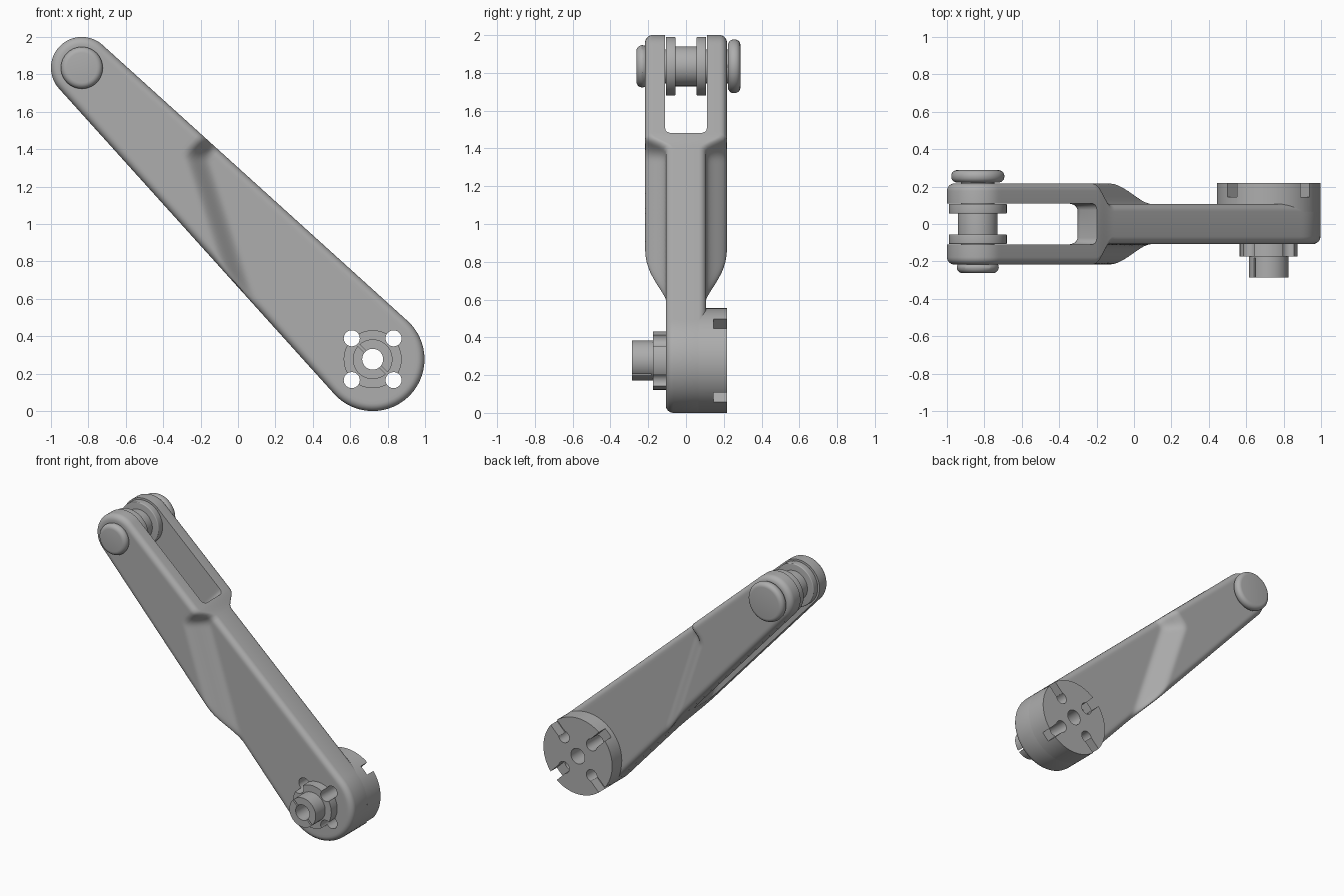
import bpy, bmesh, math
from mathutils import Vector, Matrix

if "Cube" in bpy.data.objects:
    bpy.data.objects.remove(bpy.data.objects["Cube"])

# One grey metal for everything
metal = bpy.data.materials.new("grey_metal")
metal.use_nodes = True
GREY = (0.42, 0.42, 0.42, 1)
metal.diffuse_color = GREY
metal.node_tree.nodes["Principled BSDF"].inputs["Base Color"].default_value = GREY

# Pivot centres in the x-z plane and end radii
TOP, LOW = Vector((-0.835, 1.835)), Vector((0.72, 0.277))
R_TOP, R_LOW = 0.165, 0.277
AXIS = (LOW - TOP).normalized()
SIDE = Vector((-AXIS.y, AXIS.x))
KINK = Vector((-0.225, 1.37))
FILLET = 0.04


def make_object(name, bm):
    bmesh.ops.recalc_face_normals(bm, faces=bm.faces)
    mesh = bpy.data.meshes.new(name)
    bm.to_mesh(mesh)
    bm.free()
    ob = bpy.data.objects.new(name, mesh)
    bpy.context.collection.objects.link(ob)
    mesh.materials.append(metal)
    return ob


def cylinder(name, centre, radius, y0, y1, sides=64):
    bm = bmesh.new()
    place = Matrix.Translation((centre.x, (y0 + y1) / 2, centre.y)) @ Matrix.Rotation(math.pi / 2, 4, 'X')
    bmesh.ops.create_cone(bm, cap_ends=True, segments=sides, radius1=radius,
                          radius2=radius, depth=y1 - y0, matrix=place)
    return make_object(name, bm)


def prism(name, points, y0, y1):
    bm = bmesh.new()
    face = bm.faces.new([bm.verts.new((x, y0, z)) for x, z in points])
    new = bmesh.ops.extrude_face_region(bm, geom=[face])["geom"]
    bmesh.ops.translate(bm, vec=(0, y1 - y0, 0),
                        verts=[v for v in new if isinstance(v, bmesh.types.BMVert)])
    return make_object(name, bm)


def bar(name, start, end, width, y0, y1):
    side = (end - start).normalized().orthogonal() * width / 2
    return prism(name, [start + side, end + side, end - side, start - side], y0, y1)


def bevel(ob, width, segments=5):
    mod = ob.modifiers.new("bevel", 'BEVEL')
    mod.width, mod.segments = width, segments
    mod.limit_method, mod.angle_limit = 'ANGLE', math.radians(40)


def finish(ob, cutters=()):
    for cutter in cutters:
        mod = ob.modifiers.new("cut", 'BOOLEAN')
        mod.operation, mod.solver, mod.object = 'DIFFERENCE', 'EXACT', cutter
    bpy.context.view_layer.update()
    evaluated = ob.evaluated_get(bpy.context.evaluated_depsgraph_get())
    mesh = bpy.data.meshes.new_from_object(evaluated)
    ob.modifiers.clear()
    ob.data = mesh
    bpy.ops.object.select_all(action='DESELECT')
    ob.select_set(True)
    bpy.context.view_layer.objects.active = ob
    bpy.ops.object.shade_smooth_by_angle(angle=math.radians(35))


def half_depth(p):
    """Thick at the fork, blending into the thin blade past a kinked line."""
    line = Vector((0.2, -0.61)).normalized()
    a = (p - KINK).dot(Vector((-line.y, line.x))) / 0.14
    b = (p - KINK).dot(AXIS) / 0.11
    blend = max(0.3 - abs(a - b), 0) / 0.3
    t = min(a, b) - blend * blend * 0.075 + 0.5
    t = min(max(t, 0), 1)
    t = t * t * (3 - 2 * t)
    return 0.217 * (1 - t) + 0.107 * t


# Arm: tapered round-ended outline, filled by shrinking rings with varying depth
def outline():
    lean = math.asin((R_LOW - R_TOP) / (LOW - TOP).length)
    def normal(angle):
        return AXIS * math.cos(angle) + SIDE * math.sin(angle)
    edge = math.pi / 2 + lean
    steps, arc, points = 110, 32, []
    for i in range(steps):
        f = i / steps
        points.append((TOP.lerp(LOW, f), normal(edge), R_TOP + (R_LOW - R_TOP) * f))
    for i in range(arc):
        points.append((LOW, normal(edge * (1 - 2 * i / arc)), R_LOW))
    for i in range(steps):
        f = 1 - i / steps
        points.append((TOP.lerp(LOW, f), normal(-edge), R_TOP + (R_LOW - R_TOP) * f))
    for i in range(arc):
        points.append((TOP, normal(-edge - (2 * math.pi - 2 * edge) * i / arc), R_TOP))
    return points


def arm_ring(bm, points, inset, scale, sign):
    ring = []
    for centre, normal, radius in points:
        p = centre + normal * (radius - inset) * scale
        drop = FILLET - math.sqrt(max(FILLET ** 2 - (FILLET - inset) ** 2, 0))
        y = sign * (half_depth(p) - drop)
        ring.append(bm.verts.new((p.x, y, p.y)))
    return ring


bm = bmesh.new()
points = outline()
fillet_steps = [FILLET * (1 - math.cos(i * math.pi / 12)) for i in range(7)]
levels = [(d, 1) for d in fillet_steps] + [(FILLET, 1 - i / 14) for i in range(1, 15)]
rings = [arm_ring(bm, points, d, s, -1) for d, s in reversed(levels)]
rings += [arm_ring(bm, points, d, s, 1) for d, s in levels]
for r0, r1 in zip(rings, rings[1:]):
    for i in range(len(r0)):
        j = (i + 1) % len(r0)
        bm.faces.new((r0[i], r0[j], r1[j], r1[i]))
bmesh.ops.remove_doubles(bm, verts=bm.verts, dist=1e-5)
arm = make_object("arm", bm)

# Cutters: fork slot, bore, four holes and four radial grooves
slot = prism("fork_slot_cutter", [(-0.31, 1.37), (0.09, 0.15), (-1.5, 0.6),
                                  (-1.5, 2.5), (0.3, 2.5), (0.3, 1.98)], -0.11, 0.11)
bevel(slot, 0.035, 4)
bore = cylinder("bore_cutter", LOW, 0.056, -0.5, 0.5, 32)
holes, grooves = [], []
for k in range(4):
    angle = math.pi / 4 + k * math.pi / 2
    ray = Vector((math.cos(angle), math.sin(angle)))
    holes.append(cylinder("hole_cutter", LOW + ray * 0.158, 0.043, -0.5, 0.5, 24))
    grooves.append(bar("groove_cutter", LOW + ray * 0.15, LOW + ray * 0.4, 0.07, 0.145, 0.4))
diagonal = Vector((0.2, -0.2))
slit = bar("slit_cutter", LOW - diagonal, LOW + diagonal, 0.012, -0.4, -0.182)

finish(arm, [slot, bore] + holes)

# Low end: slotted coupling disc, round collar and hollow split spigot
disc = cylinder("coupling_disc", LOW, R_LOW, 0.065, 0.218, 96)
finish(disc, [bore] + holes + grooves)
collar = cylinder("collar", LOW, 0.155, -0.175, -0.09)
finish(collar, [bore] + holes)
spigot = cylinder("spigot", LOW, 0.106, -0.285, -0.16)
finish(spigot, [bore, slit])

# Top end: pin with rounded heads, and a flanged roller in the fork
for name, radius, y0, y1, round_edge in (
        ("pin_head_front", 0.112, -0.263, -0.2, 0.035),
        ("pin_head_back", 0.142, 0.222, 0.288, 0.03),
        ("pin", 0.09, -0.21, 0.24, 0.005),
        ("roller_hub", 0.106, -0.08, 0.08, 0.003),
        ("roller_flange_front", 0.155, -0.107, -0.055, 0.006),
        ("roller_flange_back", 0.155, 0.055, 0.107, 0.006)):
    part = cylinder(name, TOP, radius, y0, y1)
    bevel(part, round_edge)
    finish(part)

for cutter in [slot, bore, slit] + holes + grooves:
    bpy.data.objects.remove(cutter)
